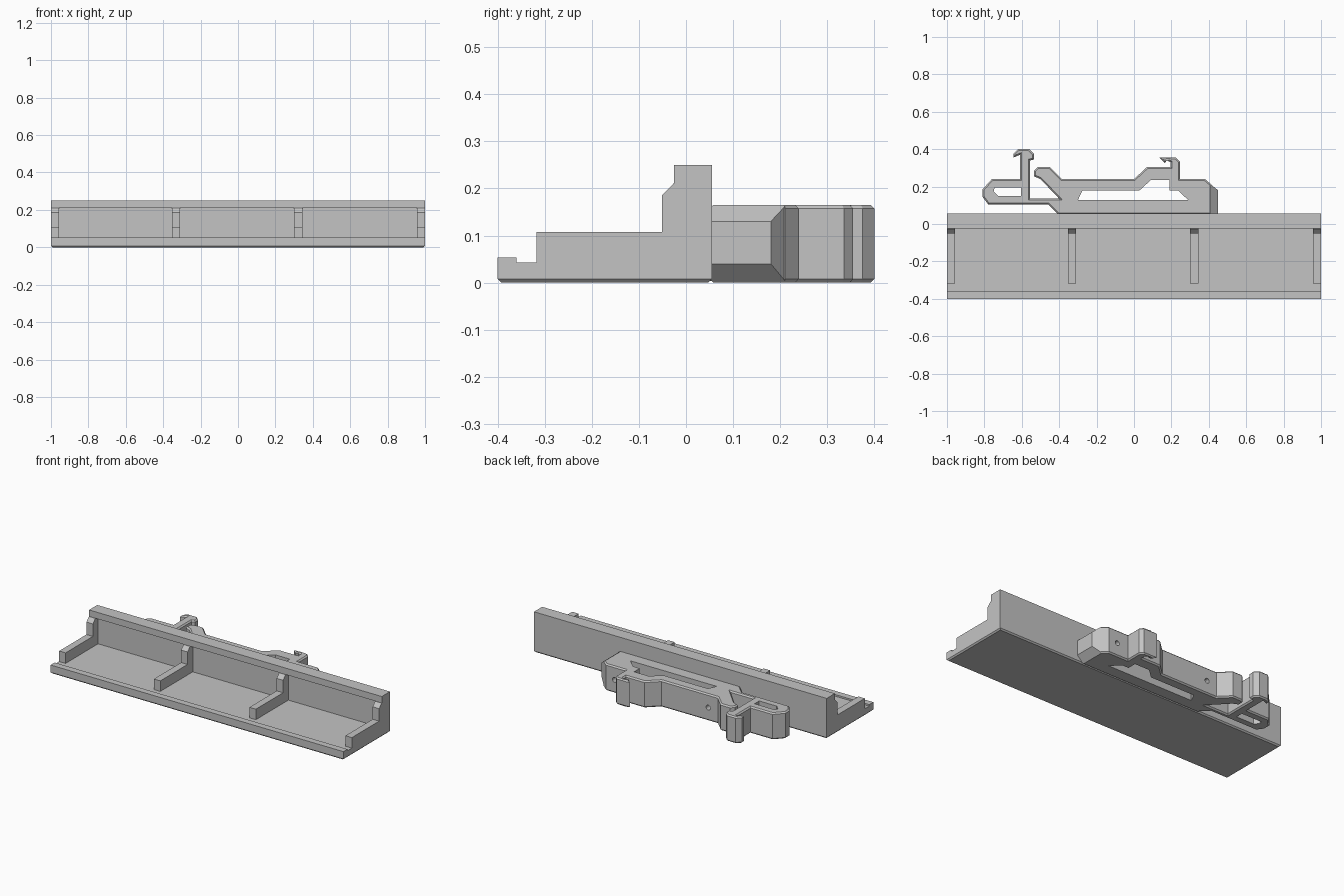
import bpy
import bmesh
from mathutils import Vector

default_cube = bpy.data.objects.get("Cube")
if default_cube:
    bpy.data.objects.remove(default_cube, do_unlink=True)

grey = bpy.data.materials.new("plain grey plastic")
grey.use_nodes = True
grey.diffuse_color = (0.55, 0.55, 0.55, 1)
grey.node_tree.nodes["Principled BSDF"].inputs["Base Color"].default_value = grey.diffuse_color


def finish(bm, name):
    """Turn a bmesh into a named grey object."""
    bmesh.ops.recalc_face_normals(bm, faces=bm.faces)
    mesh = bpy.data.meshes.new(name)
    bm.to_mesh(mesh)
    bm.free()
    mesh.materials.append(grey)
    obj = bpy.data.objects.new(name, mesh)
    bpy.context.collection.objects.link(obj)
    return obj


def prism(name, outline, axis, low, high, chamfer=0, both_ends=True):
    """Extrude a closed outline along an axis, with optional chamfered rims."""
    place = {
        "x": lambda a, b, depth: Vector((depth, a, b)),
        "y": lambda a, b, depth: Vector((a, depth, b)),
        "z": lambda a, b, depth: Vector((a, b, depth)),
    }[axis]
    bm = bmesh.new()
    base = bm.faces.new([bm.verts.new(place(a, b, low)) for a, b in outline])
    rims = list(base.edges)
    grown = bmesh.ops.extrude_face_region(bm, geom=[base], use_keep_orig=True)["geom"]
    top_verts = [v for v in grown if isinstance(v, bmesh.types.BMVert)]
    bmesh.ops.translate(bm, verts=top_verts, vec=place(0, 0, high - low))
    if both_ends:
        rims += [e for e in grown if isinstance(e, bmesh.types.BMEdge)]
    bmesh.ops.recalc_face_normals(bm, faces=bm.faces)
    if chamfer:
        bmesh.ops.bevel(bm, geom=rims, offset=chamfer, offset_type="OFFSET",
                        segments=1, profile=0.5, affect="EDGES", clamp_overlap=True)
    return finish(bm, name)


def rectangle(left, right, near, far):
    return [(left, near), (right, near), (right, far), (left, far)]


def cut(target, cutter):
    """Subtract a hidden cutter from the target."""
    cutter.hide_render = True
    cutter.hide_viewport = True
    cutter.display_type = "WIRE"
    mod = target.modifiers.new(cutter.name, "BOOLEAN")
    mod.operation = "DIFFERENCE"
    mod.solver = "EXACT"
    mod.object = cutter


# Tray: floor with chamfered underside, front lip and overhanging back wall
BACK = 0.055
prism("tray_floor", rectangle(-1, 1, -0.4, BACK), "z", 0, 0.043, 0.008, False)
prism("front_lip", rectangle(-0.4, -0.36, 0.035, 0.053), "x", -1, 1)
wall_profile = [(0, 0.03), (BACK, 0.03), (BACK, 0.25), (-0.025, 0.25), (-0.025, 0.21), (0, 0.21)]
prism("back_wall", wall_profile, "x", -1, 1)

# Four L-shaped dividers, the outer two flush with the ends
divider_profile = [(-0.317, 0.03), (0.01, 0.03), (0.01, 0.21), (-0.027, 0.21),
                   (-0.051, 0.185), (-0.051, 0.108), (-0.317, 0.108)]
dividers = {"right_end": -0.978, "right_inner": -0.331, "left_inner": 0.322, "left_end": 0.978}
for side, centre in dividers.items():
    prism(side + "_divider", divider_profile, "x", centre - 0.022, centre + 0.022)

# Rear mounting clip: fixed foot, spring arm and release latch in one outline
foot = [(0.415, 0.05), (0.415, 0.21), (0.38, 0.24), (0.245, 0.24), (0.245, 0.335),
        (0.225, 0.355), (0.135, 0.355), (0.165, 0.325), (0.175, 0.34), (0.195, 0.33),
        (0.195, 0.305), (0.07, 0.305), (0, 0.24)]
stop = [(-0.385, 0.24), (-0.45, 0.305), (-0.515, 0.305), (-0.535, 0.285),
        (-0.535, 0.255), (-0.5, 0.24), (-0.4, 0.135)]
latch = [(-0.555, 0.135), (-0.555, 0.34), (-0.535, 0.345), (-0.535, 0.375), (-0.56, 0.4),
         (-0.62, 0.4), (-0.645, 0.375), (-0.645, 0.355), (-0.61, 0.37), (-0.61, 0.24),
         (-0.76, 0.24), (-0.81, 0.185), (-0.81, 0.145), (-0.78, 0.105), (-0.46, 0.105),
         (-0.405, 0.05)]
clip = prism("mounting_clip", foot + stop + latch, "z", 0, 0.165, 0.008)

# Openings through the clip and latch
window = [(-0.3, 0.128), (0.29, 0.128), (0.235, 0.18), (0.19, 0.18),
          (0.19, 0.235), (0.09, 0.235), (0.03, 0.18), (-0.275, 0.18)]
latch_slot = [(-0.725, 0.15), (-0.605, 0.15), (-0.605, 0.195), (-0.745, 0.195), (-0.75, 0.175)]
cut(clip, prism("window_cutter", window, "z", -0.1, 0.3))
cut(clip, prism("latch_slot_cutter", latch_slot, "z", -0.1, 0.3))

# Small round holes in the back of the clip
for side, x in (("left", 0.32), ("right", -0.32)):
    bpy.ops.mesh.primitive_cylinder_add(vertices=16, radius=0.015, depth=0.1,
                                        location=(x, 0.24, 0.082), rotation=(1.5708, 0, 0))
    pin_cutter = bpy.context.object
    pin_cutter.name = side + "_pin_hole_cutter"
    pin_cutter.data.materials.append(grey)
    cut(clip, pin_cutter)

# Tapered end of the clip
bm = bmesh.new()
for x, far, low, high in ((0.413, 0.21, 0.004, 0.162), (0.45, 0.18, 0.04, 0.13)):
    for y, z in rectangle(0.05, far, low, high):
        bm.verts.new((x, y, z))
bmesh.ops.convex_hull(bm, input=bm.verts)
finish(bm, "clip_tapered_end")
